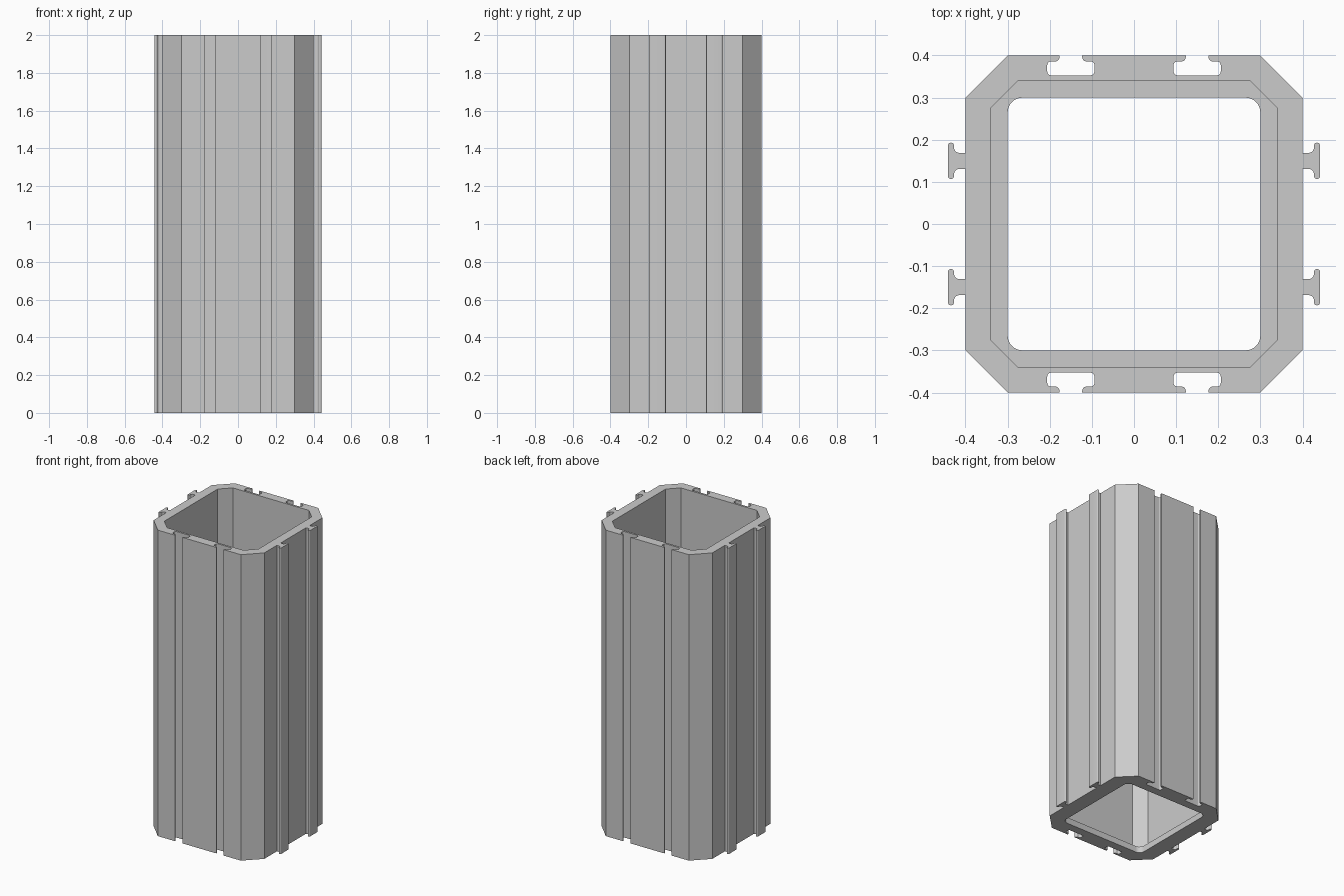
import bpy, bmesh, math
from mathutils import Vector

cube = bpy.data.objects.get("Cube")
if cube:
    bpy.data.objects.remove(cube, do_unlink=True)

HEIGHT = 2.0
LEDGE = 0.04      # thickness of the lip around the bottom opening
OFFSET = 0.15     # distance of rails and slots from the middle of a side


def fillet(corners, segments=5):
    """Round each (x, y, radius) corner of a closed outline."""
    out = []
    n = len(corners)
    for i, (x, y, r) in enumerate(corners):
        p = Vector((x, y))
        if r == 0:
            out.append(p)
            continue
        a = (Vector(corners[i - 1][:2]) - p).normalized()
        b = (Vector(corners[(i + 1) % n][:2]) - p).normalized()
        half = math.acos(max(-1, min(1, a.dot(b)))) / 2
        centre = p + (a + b).normalized() * (r / math.sin(half))
        start = p + a * (r / math.tan(half)) - centre
        end = p + b * (r / math.tan(half)) - centre
        for k in range(segments + 1):
            # Points along the chord, pushed out onto the arc
            out.append(centre + start.lerp(end, k / segments).normalized() * r)
    return out


def mirror(half, axis):
    """Add the mirrored half of an outline in reverse order."""
    sx, sy = (-1, 1) if axis == "x" else (1, -1)
    return half + [(x * sx, y * sy, r) for x, y, r in reversed(half)]


def whole(quarter):
    return mirror(mirror(quarter, "x"), "y")


# T-shaped rail and T-shaped slot: (half width, distance from centre, radius)
rail = [(0.019, 0.4, 0), (0.019, 0.427, 0.012),
        (0.043, 0.427, 0.0074), (0.043, 0.442, 0.0074)]
slot = [(0.027, 0.4, 0), (0.027, 0.386, 0.010),
        (0.056, 0.386, 0.009), (0.056, 0.353, 0.009)]

# Quarter of the outside: rail, chamfered corner, slot
quarter = [(d, OFFSET - w, r) for w, d, r in rail]
quarter += [(d, OFFSET + w, r) for w, d, r in reversed(rail)]
quarter += [(0.4, 0.3, 0), (0.3, 0.4, 0)]
quarter += [(OFFSET + w, d, r) for w, d, r in slot]
quarter += [(OFFSET - w, d, r) for w, d, r in reversed(slot)]

outside = fillet(whole(quarter))
bore = fillet(whole([(0.34, 0.275, 0), (0.275, 0.34, 0)]))
opening = fillet(whole([(0.3, 0.3, 0.035)]))

bm = bmesh.new()


def ring(outline, z):
    verts = [bm.verts.new((p.x, p.y, z)) for p in outline]
    return [bm.edges.new((v, verts[(i + 1) % len(verts)]))
            for i, v in enumerate(verts)], verts


def wall(outline, low, high):
    """Vertical wall following an outline; returns its two edge rings."""
    bottom, vb = ring(outline, low)
    top, vt = ring(outline, high)
    for i in range(len(vb)):
        j = (i + 1) % len(vb)
        bm.faces.new((vb[i], vb[j], vt[j], vt[i]))
    return bottom, top


out_bottom, out_top = wall(outside, 0, HEIGHT)
bore_bottom, bore_top = wall(bore, LEDGE, HEIGHT)
open_bottom, open_top = wall(opening, 0, LEDGE)

# Top rim, inner ledge and underside
for a, b in ((out_top, bore_top), (bore_bottom, open_top),
             (out_bottom, open_bottom)):
    bmesh.ops.triangle_fill(bm, edges=a + b, use_beauty=True)
bmesh.ops.recalc_face_normals(bm, faces=bm.faces[:])

mesh = bpy.data.meshes.new("interlocking_tube")
bm.to_mesh(mesh)
bm.free()
tube = bpy.data.objects.new("interlocking_tube", mesh)
bpy.context.collection.objects.link(tube)

# Plain grey material
grey = bpy.data.materials.new("light_grey")
grey.use_nodes = True
colour = (0.6, 0.6, 0.6, 1)
grey.diffuse_color = colour
grey.node_tree.nodes["Principled BSDF"].inputs["Base Color"].default_value = colour
mesh.materials.append(grey)

bpy.ops.object.select_all(action="DESELECT")
tube.select_set(True)
bpy.context.view_layer.objects.active = tube
bpy.ops.object.shade_smooth_by_angle(angle=math.radians(30))
